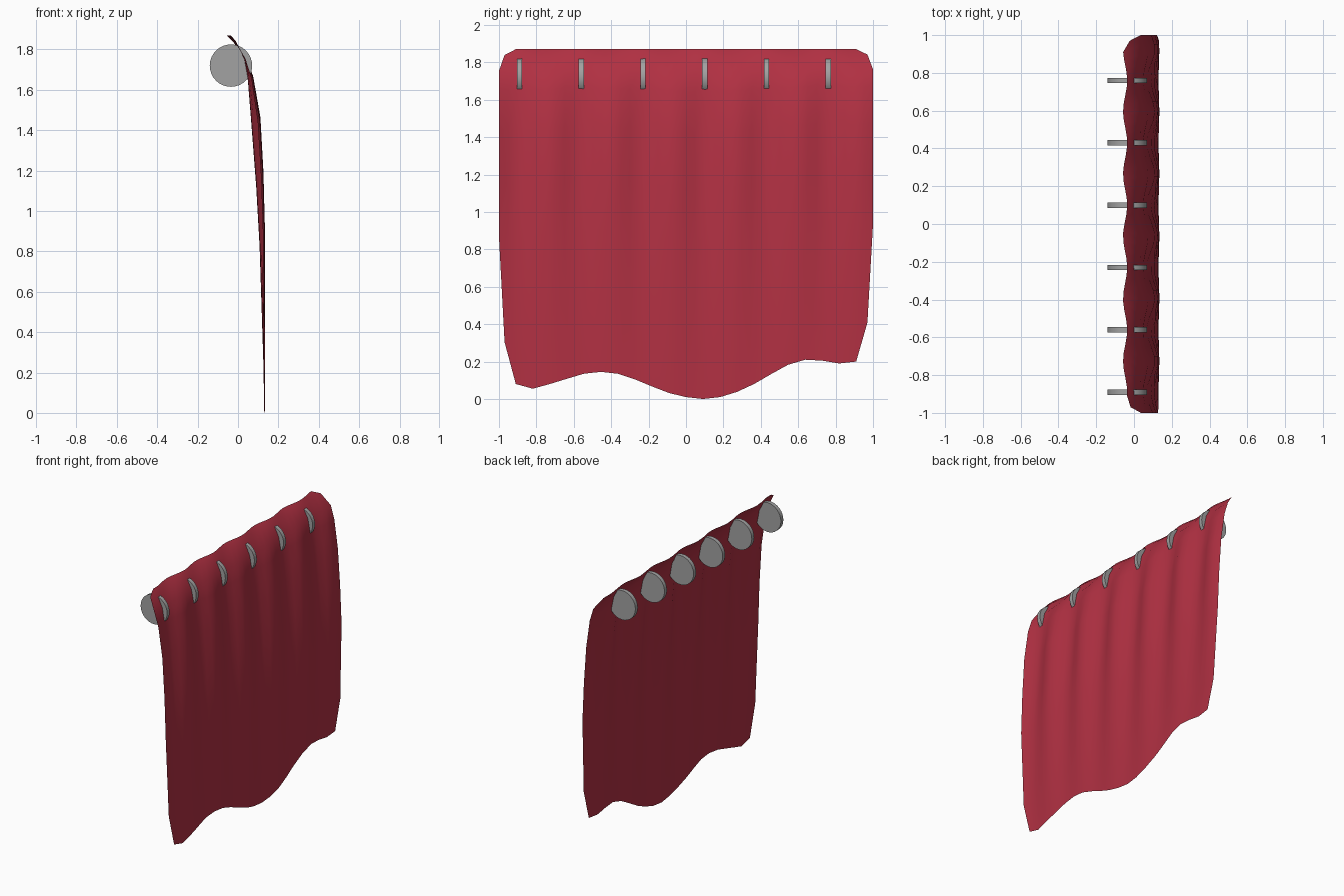
import bpy, bmesh, math

cube = bpy.data.objects.get("Cube")
if cube:
    bpy.data.objects.remove(cube)


def material(name, rgb):
    m = bpy.data.materials.new(name)
    m.use_nodes = True
    color = (*rgb, 1)
    m.diffuse_color = color
    m.node_tree.nodes["Principled BSDF"].inputs["Base Color"].default_value = color
    return m


def finish(bm, name, mat):
    mesh = bpy.data.meshes.new(name)
    bm.to_mesh(mesh)
    bm.free()
    mesh.materials.append(mat)
    obj = bpy.data.objects.new(name, mesh)
    bpy.context.collection.objects.link(obj)
    return obj


def shade(obj):
    bpy.ops.object.select_all(action="DESELECT")
    obj.select_set(True)
    bpy.context.view_layer.objects.active = obj
    bpy.ops.object.shade_smooth_by_angle(angle=math.radians(40))


red = material("crimson cloth", (0.44, 0.03, 0.055))
grey = material("grey metal", (0.36, 0.36, 0.36))

TOP = 1.87
SPACING = 0.33       # distance between the rings
FIRST = -0.89        # y of the first ring

# Hem heights, evenly spaced from -y to +y
HEM = [0.08, 0.055, 0.08, 0.108, 0.135, 0.145, 0.135, 0.105, 0.067, 0.032, 0.01,
       0, 0.01, 0.038, 0.08, 0.133, 0.183, 0.21, 0.205, 0.19, 0.2]

# Rows of the sheet: height share, half width, mean x, fold depth
ROWS = [(0, 0.91, 0.132, -0.002), (0.125, 0.97, 0.13, -0.004),
        (0.44, 1, 0.12, -0.013), (0.6, 1, 0.108, -0.018),
        (0.76, 1, 0.089, -0.022), (0.88, 1, 0.062, -0.013),
        (0.935, 1, 0.035, -0.004), (0.983, 0.97, -0.018, 0.007),
        (1, 0.91, -0.047, 0.011)]
STEPS = 2            # columns per hem point

# Curtain: a thin sheet with soft folds in step with the rings
bm = bmesh.new()
columns = (len(HEM) - 1) * STEPS
grid = []
for share, half, x, fold in ROWS:
    line = []
    for c in range(columns + 1):
        i, f = divmod(c, STEPS)
        nxt = min(i + 1, len(HEM) - 1)
        hem = HEM[i] + (HEM[nxt] - HEM[i]) * f / STEPS
        y = half * (2 * c / columns - 1)
        wave = math.cos(math.tau * (y - FIRST) / SPACING)
        line.append(bm.verts.new((x + fold * wave, y, hem + share * (TOP - hem))))
    grid.append(line)
for low, high in zip(grid, grid[1:]):
    for c in range(columns):
        bm.faces.new((low[c], low[c + 1], high[c + 1], high[c]))
shade(finish(bm, "curtain", red))

# Rings: solid discs passing through the upper edge of the curtain
for n in range(6):
    bm = bmesh.new()
    bmesh.ops.create_cone(bm, cap_ends=True, segments=32, radius1=0.105,
                          radius2=0.105, depth=0.028)
    ring = finish(bm, f"ring_{n + 1}", grey)
    ring.rotation_euler.x = math.pi / 2
    ring.location = (-0.035, FIRST + n * SPACING, 1.72)
    shade(ring)
